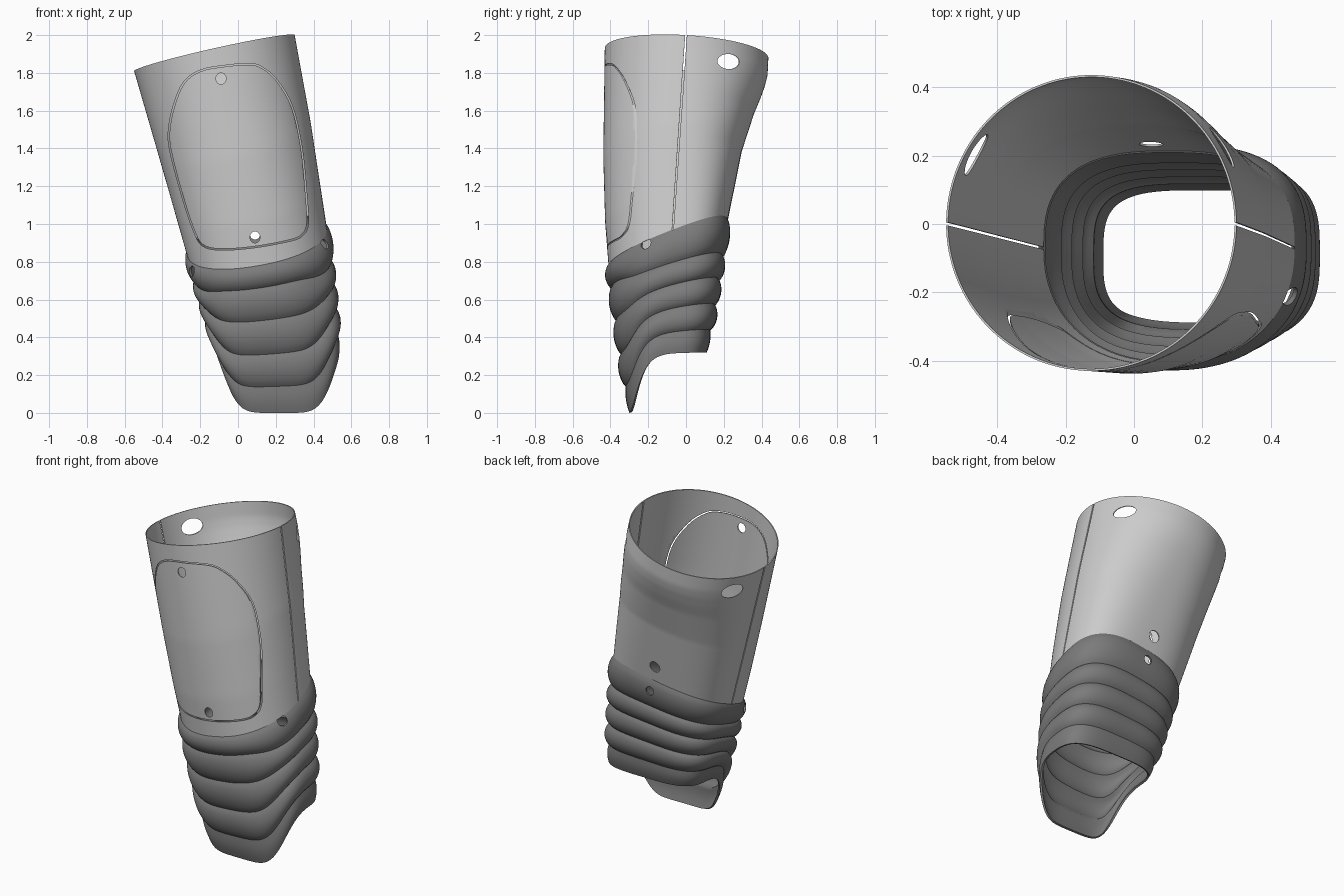
import bpy, bmesh, math
from mathutils import Vector

if "Cube" in bpy.data.objects:
    bpy.data.objects.remove(bpy.data.objects["Cube"])

def interp(keys, v):
    for (a, p), (b, q) in zip(keys, keys[1:]):
        if v <= b:
            return p + (q - p) * (v - a) / (b - a)
    return keys[-1][1]

def section(t, x0, x1, y0, y1, cy, nf, nb, off=0.0):
    # rounded cross-section with separate front and back halves
    c, s = math.cos(t), math.sin(t)
    n = nf if s < 0 else nb
    r = (abs(c) ** n + abs(s) ** n) ** (-1 / n)
    b = (cy - y0 if s < 0 else y1 - cy) + off
    return (x0 + x1) / 2 + ((x1 - x0) / 2 + off) * r * c, cy + b * r * s

LEFT = [(0, -.55), (1, -.27)]
RIGHT = [(0, .30), (.45, .385), (1, .47)]
FRONT = [(0, -.43), (.5, -.438), (.8, -.428), (1, -.41)]
BACK = [(0, .436), (.1, .432), (.16, .42), (.24, .395), (.33, .362),
        (.56, .297), (.8, .255), (1, .22)]

def shell_xy(t, v):
    return section(t, interp(LEFT, v), interp(RIGHT, v), interp(FRONT, v),
                   interp(BACK, v), -.07 * v, 2 + .2 * v, 2 + .7 * v)

def hem_z(x, y):
    return .9 + .17 * (x - .1) + .38 * (y + .09)

def shell_point(t, v):
    x, y = shell_xy(t, v)
    xt, yt = shell_xy(t, 0)
    xb, yb = shell_xy(t, 1)
    top = 1.905 + .224 * (xt + .125) - .06 * yt
    return x, y, top + (hem_z(xb, yb) - top) * v

KF = list(enumerate([0, .15, .37, .60, .82, 1]))
KB = list(enumerate([0, .27, .45, .64, .83, 1]))

def bellows_point(t, p):
    d = abs((math.degrees(t) + 90 + 180) % 360 - 180)     # angle from the front
    f = 1 / (1 + (d / 50) ** 6)
    v = interp(KF, p) * f + interp(KB, p) * (1 - f)
    off = .026 * abs(math.sin(math.pi * p)) ** .7 if p <= 4 else .008 * math.sin(math.pi * (p - 4))
    L = lambda a, b: a + (b - a) * v
    x, y = section(t, L(-.27, -.10), L(.47, .535), L(-.41, -.30), L(.22, .11),
                   L(-.07, -.10), L(2.2, 3.2), L(2.7, 3.6), off)
    xb, yb = shell_xy(t, 1)
    return x, y, L(hem_z(xb, yb), .32 - .32 * f)

def make(name, bm):
    me = bpy.data.meshes.new(name)
    bm.to_mesh(me)
    bm.free()
    ob = bpy.data.objects.new(name, me)
    bpy.context.collection.objects.link(ob)
    return ob

def sheet(name, fn, t0, t1, nu, v1, nv, thick, closed=False):
    bm = bmesh.new()
    cols = nu if closed else nu + 1
    g = [[bm.verts.new(fn(t0 + (t1 - t0) * i / nu, v1 * j / nv)) for j in range(nv + 1)]
         for i in range(cols)]
    for i in range(nu):
        a, b = g[i], g[(i + 1) % cols]
        for j in range(nv):
            bm.faces.new((a[j], a[j + 1], b[j + 1], b[j]))
    ob = make(name, bm)
    m = ob.modifiers.new("wall", 'SOLIDIFY')
    m.thickness, m.offset = thick, -1
    return ob

def drill(pos, direction, rx, ry, depth=.2):
    # elliptical hole cutter
    bm = bmesh.new()
    bmesh.ops.create_cone(bm, cap_ends=True, segments=28, radius1=1, radius2=1, depth=1)
    bmesh.ops.scale(bm, vec=(rx, ry, depth), verts=bm.verts)
    ob = make("hole_cutter", bm)
    ob.rotation_mode = 'QUATERNION'
    ob.rotation_quaternion = Vector(direction).to_track_quat('Z', 'Y')
    ob.location = pos
    ob.hide_render = True
    return ob

OUTLINE = [(-.2, 1.815), (-.29, 1.75), (-.345, 1.62), (-.37, 1.48), (-.355, 1.36),
           (-.29, 1.12), (-.235, .96), (-.19, .885), (-.1, .862), (.08, .873), (.28, .91),
           (.345, .94), (.372, 1.0), (.365, 1.15), (.34, 1.4), (.29, 1.62), (.21, 1.76),
           (.13, 1.83), (.06, 1.85), (-.07, 1.84)]

def panel_prism(sx, sz):
    # smooth closed outline pushed through the front of the shell
    P = [Vector(p) for p in OUTLINE]
    n, pts = len(P), []
    for i in range(n):
        a, b, c, d = (P[(i + k) % n] for k in (-1, 0, 1, 2))
        for s in (0, .25, .5, .75):
            pts.append(.5 * (2 * b + (c - a) * s + (2 * a - 5 * b + 4 * c - d) * s * s
                             + (3 * b - a - 3 * c + d) * s ** 3))
    bm = bmesh.new()
    vs = [bm.verts.new((p.x * sx, -.8, 1.36 + (p.y - 1.36) * sz)) for p in pts]
    face = bm.faces.new(vs)
    ext = bmesh.ops.extrude_face_region(bm, geom=[face])
    bmesh.ops.translate(bm, vec=(0, .75, 0),
                        verts=[e for e in ext['geom'] if isinstance(e, bmesh.types.BMVert)])
    bmesh.ops.recalc_face_normals(bm, faces=bm.faces)
    ob = make("panel_cutter", bm)
    ob.hide_render = True
    return ob

def finish(ob, cutters):
    # cut, apply the modifiers, drop the cutters and shade
    for cut, op in cutters:
        m = ob.modifiers.new("cut", 'BOOLEAN')
        m.object, m.operation, m.solver = cut, op, 'EXACT'
    bpy.context.view_layer.update()
    dg = bpy.context.evaluated_depsgraph_get()
    me = bpy.data.meshes.new_from_object(ob.evaluated_get(dg))
    ob.modifiers.clear()
    ob.data = me
    for cut, _ in cutters:
        bpy.data.objects.remove(cut)
    bpy.ops.object.select_all(action='DESELECT')
    ob.select_set(True)
    bpy.context.view_layer.objects.active = ob
    bpy.ops.object.shade_smooth_by_angle(angle=math.radians(40))

D = 'DIFFERENCE'
gap = .011
pi = math.pi

# front shell half with the panel opening
front = sheet("front_shell", shell_point, -pi + gap, -gap, 72, 1, 40, .006)
finish(front, [(panel_prism(1, 1), D)])

# inset front panel with two fixing holes
panel = sheet("front_panel", shell_point, -pi + gap, -gap, 72, 1, 40, .006)
finish(panel, [(panel_prism(.979, .985), 'INTERSECT'),
               (drill((-.09, -.42, 1.77), (0, 1, 0), .027, .03), D),
               (drill((.09, -.42, .93), (0, 1, 0), .027, .03), D)])

# back shell half with two side holes and a lower hole
back = sheet("back_shell", shell_point, gap, pi - gap, 72, 1, 48, .006)
finish(back, [(drill((.25, .22, 1.86), (.87, .5, 0), .068, .04), D),
              (drill((-.475, .21, 1.715), (-.87, .5, 0), .068, .045), D),
              (drill((.05, .245, 1.11), (0, 1, 0), .035, .035), D)])

# ribbed flexible cuff with a front tongue
cuff = sheet("bellows_cuff", bellows_point, 0, 2 * pi, 120, 5, 50, .012, closed=True)
finish(cuff, [(drill((.09, .22, .945), (0, 1, 0), .027, .027), D),
              (drill((-.215, -.22, .75), (-.85, -.5, 0), .03, .027), D),
              (drill((.455, -.21, .895), (.85, -.5, 0), .03, .027), D)])
dark = bpy.data.materials.new("dark_rubber")
dark.diffuse_color = (.2, .2, .2, 1)
dark.use_nodes = True
dark.node_tree.nodes["Principled BSDF"].inputs["Base Color"].default_value = dark.diffuse_color
cuff.data.materials.clear()
cuff.data.materials.append(dark)
